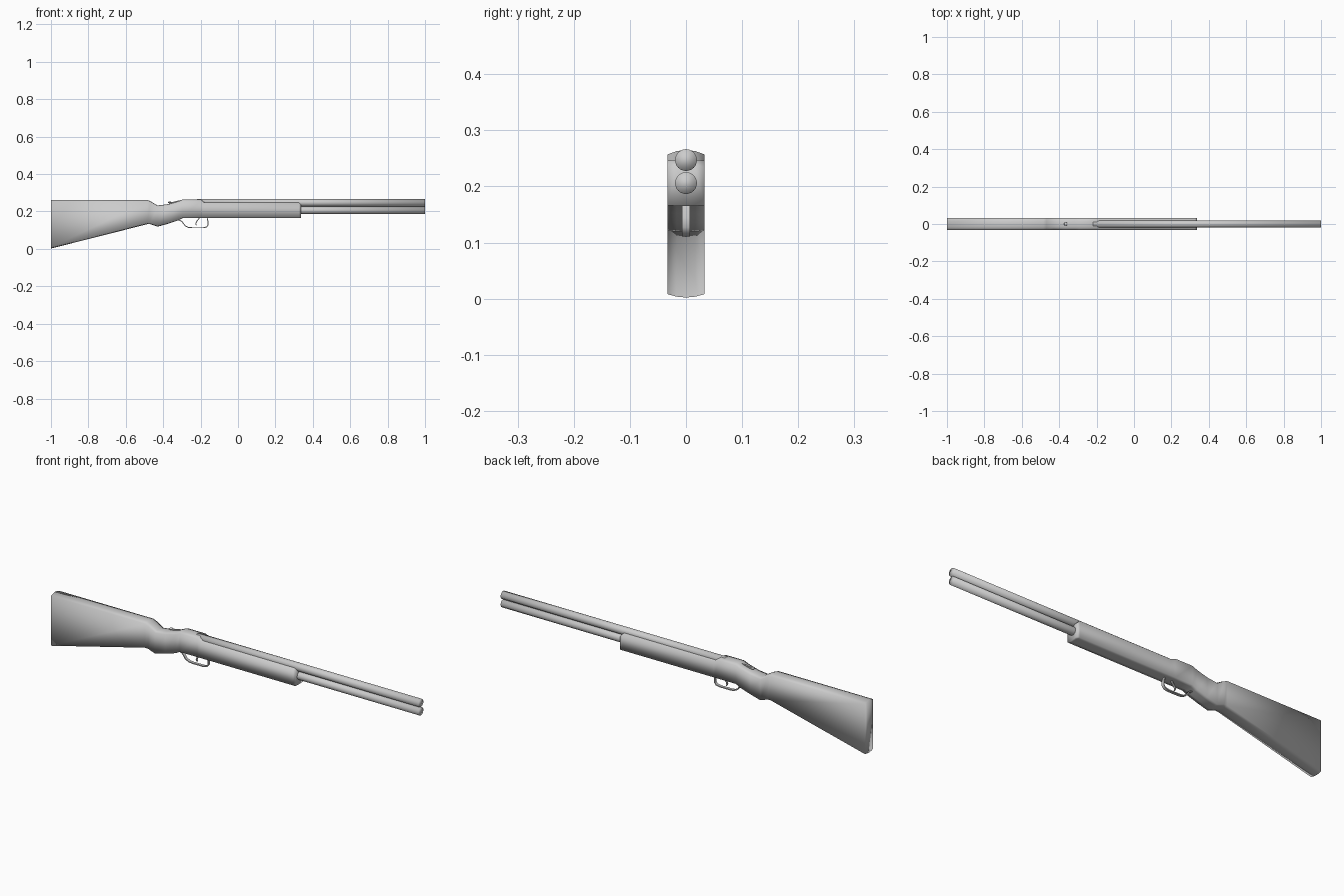
import bpy, bmesh, math
from mathutils import Vector

cube = bpy.data.objects.get("Cube")
if cube:
    bpy.data.objects.remove(cube, do_unlink=True)

grey = bpy.data.materials.new("light_grey")
grey.use_nodes = True
COLOR = (0.6, 0.6, 0.6, 1)
grey.diffuse_color = COLOR
grey.node_tree.nodes["Principled BSDF"].inputs["Base Color"].default_value = COLOR

HALF = 0.033


def add_object(name, bm, angle=180):
    bmesh.ops.recalc_face_normals(bm, faces=bm.faces)
    mesh = bpy.data.meshes.new(name)
    bm.to_mesh(mesh)
    bm.free()
    mesh.materials.append(grey)
    obj = bpy.data.objects.new(name, mesh)
    bpy.context.collection.objects.link(obj)
    bpy.ops.object.select_all(action="DESELECT")
    bpy.context.view_layer.objects.active = obj
    obj.select_set(True)
    if angle >= 180:
        bpy.ops.object.shade_smooth()
    else:
        bpy.ops.object.shade_smooth_by_angle(angle=math.radians(angle))
    return obj


def loft(name, rings, angle=180):
    """Skin equal-sized rings of points and cap both ends."""
    bm = bmesh.new()
    rows = [[bm.verts.new(p) for p in ring] for ring in rings]
    n = len(rows[0])
    for a, b in zip(rows, rows[1:]):
        for i in range(n):
            j = (i + 1) % n
            bm.faces.new((a[i], a[j], b[j], b[i]))
    bm.faces.new(rows[0])
    bm.faces.new(rows[-1])
    return add_object(name, bm, angle)


def section(x, top, bottom, crown_top, crown_bottom):
    """Slab cross-section with crowned top and bottom."""
    steps = (-1, -0.5, 0, 0.5, 1)
    up = [(x, HALF * s, top - crown_top * s * s) for s in steps]
    down = [(x, HALF * s, bottom + crown_bottom * s * s) for s in reversed(steps)]
    return up + down


def strap(name, path, width, thick):
    """Flat band following a path in the xz plane."""
    pts = [Vector((x, 0, z)) for x, z in path]
    rings = []
    for i, p in enumerate(pts):
        t = (pts[min(i + 1, len(pts) - 1)] - pts[max(i - 1, 0)]).normalized()
        n = Vector((-t.z, 0, t.x)) * thick / 2
        w = Vector((0, width / 2, 0))
        rings.append([p + n + w, p + n - w, p - n - w, p - n + w])
    return loft(name, rings, 50)


# Stock, grip, receiver and fore-end in one continuous body
stations = [
    (-1.0, 0.262, 0.002, 0.008, 0.006),
    (-0.485, 0.262, 0.132, 0.008, 0.004),
    (-0.468, 0.255, 0.132, 0.008, 0.003),
    (-0.43, 0.232, 0.119, 0.008, 0.002),
    (-0.375, 0.239, 0.134, 0.008, 0.002),
    (-0.32, 0.254, 0.152, 0.008, 0.001),
    (-0.295, 0.265, 0.165, 0.008, 0.001),
    (-0.2, 0.265, 0.165, 0.008, 0.001),
    (-0.175, 0.248, 0.165, 0.002, 0.001),
    (0.325, 0.248, 0.165, 0.002, 0.001),
    (0.337, 0.236, 0.165, 0.002, 0.001),
]
loft("stock_and_receiver", [section(*s) for s in stations])

# Two stacked barrels
R = 0.0195
for name, z in (("upper_barrel", 0.247), ("lower_barrel", 0.206)):
    rings = []
    for x in (-0.22, 1.0):
        angles = [math.tau * i / 24 for i in range(24)]
        rings.append([(x, R * math.cos(a), z + R * math.sin(a)) for a in angles])
    loft(name, rings)

# Trigger guard and trigger
strap("trigger_guard", [(-0.32, 0.157), (-0.3, 0.147), (-0.283, 0.124), (-0.265, 0.115),
                        (-0.245, 0.113), (-0.185, 0.113), (-0.168, 0.117), (-0.16, 0.128),
                        (-0.16, 0.145), (-0.166, 0.17)], 0.014, 0.005)
strap("trigger", [(-0.203, 0.17), (-0.213, 0.157), (-0.222, 0.145), (-0.226, 0.134),
                  (-0.222, 0.126)], 0.008, 0.005)

# Opening lever with a round thumb pad
strap("top_lever", [(-0.365, 0.248), (-0.345, 0.249), (-0.325, 0.254), (-0.305, 0.257)], 0.007, 0.006)
bm = bmesh.new()
bmesh.ops.create_uvsphere(bm, u_segments=12, v_segments=8, radius=0.009)
bmesh.ops.scale(bm, vec=(1, 1, 0.6), verts=bm.verts)
bmesh.ops.translate(bm, vec=(-0.365, 0, 0.249), verts=bm.verts)
add_object("lever_pad", bm)
